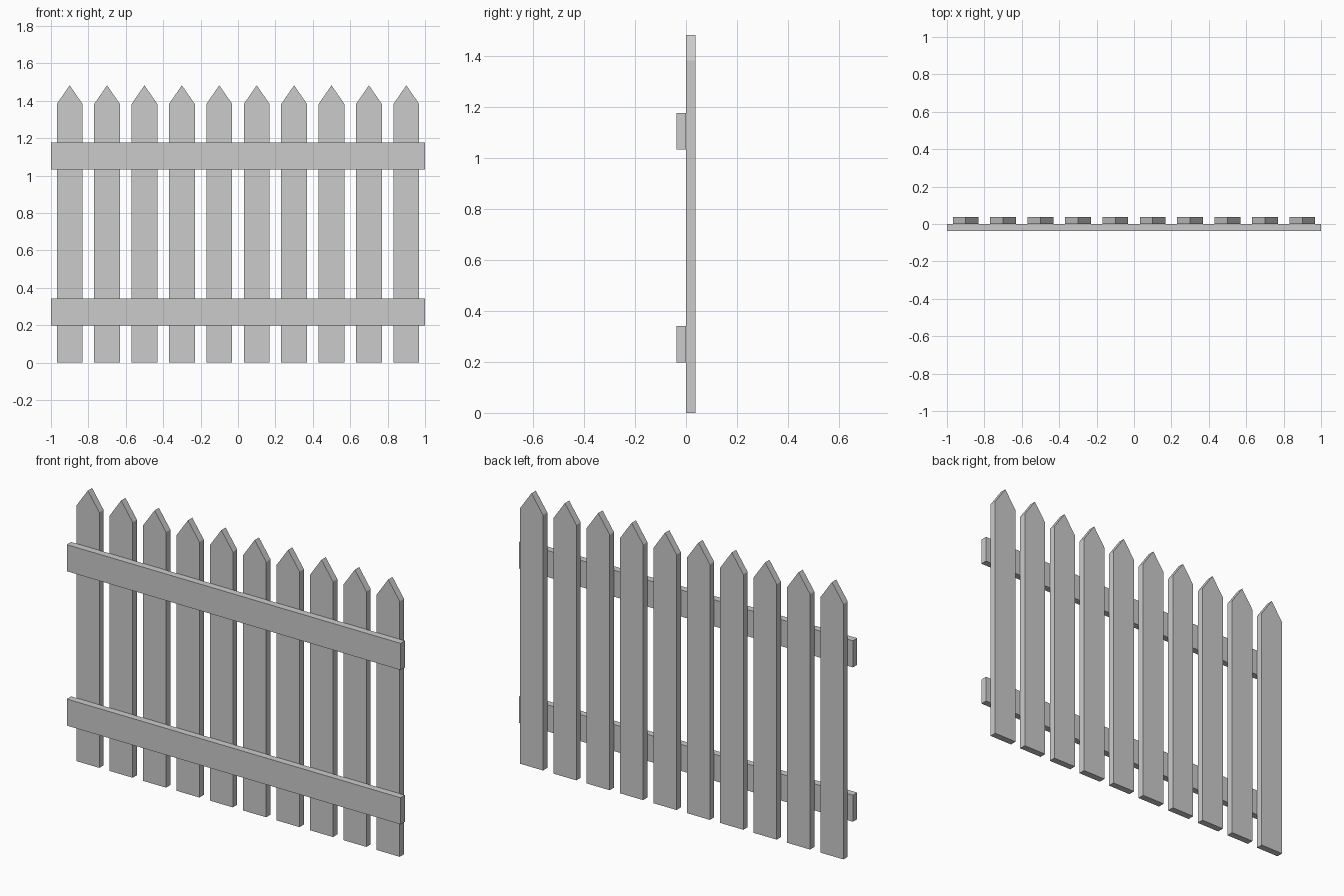
import bpy, bmesh

if "Cube" in bpy.data.objects:
    bpy.data.objects.remove(bpy.data.objects["Cube"])

HALF_DEPTH = 0.037


def extruded(name, profile, y0, y1):
    """Solid made from an x-z outline, extruded from y0 to y1."""
    bm = bmesh.new()
    face = bm.faces.new([bm.verts.new((x, y0, z)) for x, z in profile])
    geom = bmesh.ops.extrude_face_region(bm, geom=[face])["geom"]
    verts = [v for v in geom if isinstance(v, bmesh.types.BMVert)]
    bmesh.ops.translate(bm, verts=verts, vec=(0, y1 - y0, 0))
    bmesh.ops.recalc_face_normals(bm, faces=bm.faces)
    mesh = bpy.data.meshes.new(name)
    bm.to_mesh(mesh)
    bm.free()
    obj = bpy.data.objects.new(name, mesh)
    bpy.context.collection.objects.link(obj)
    return obj


# Pointed pickets along the back
W = 0.069
picket = extruded("picket_1", [(-W, 0), (W, 0), (W, 1.383), (0, 1.483), (-W, 1.383)],
                  0, HALF_DEPTH)
picket.location.x = -0.9
for i in range(1, 10):
    copy = picket.copy()
    copy.name = f"picket_{i + 1}"
    copy.location.x = -0.9 + 0.2 * i
    bpy.context.collection.objects.link(copy)

# Horizontal rails across the front
for name, z0, z1 in (("lower_rail", 0.198, 0.342), ("upper_rail", 1.034, 1.178)):
    extruded(name, [(-1, z0), (1, z0), (1, z1), (-1, z1)], -HALF_DEPTH, 0)
